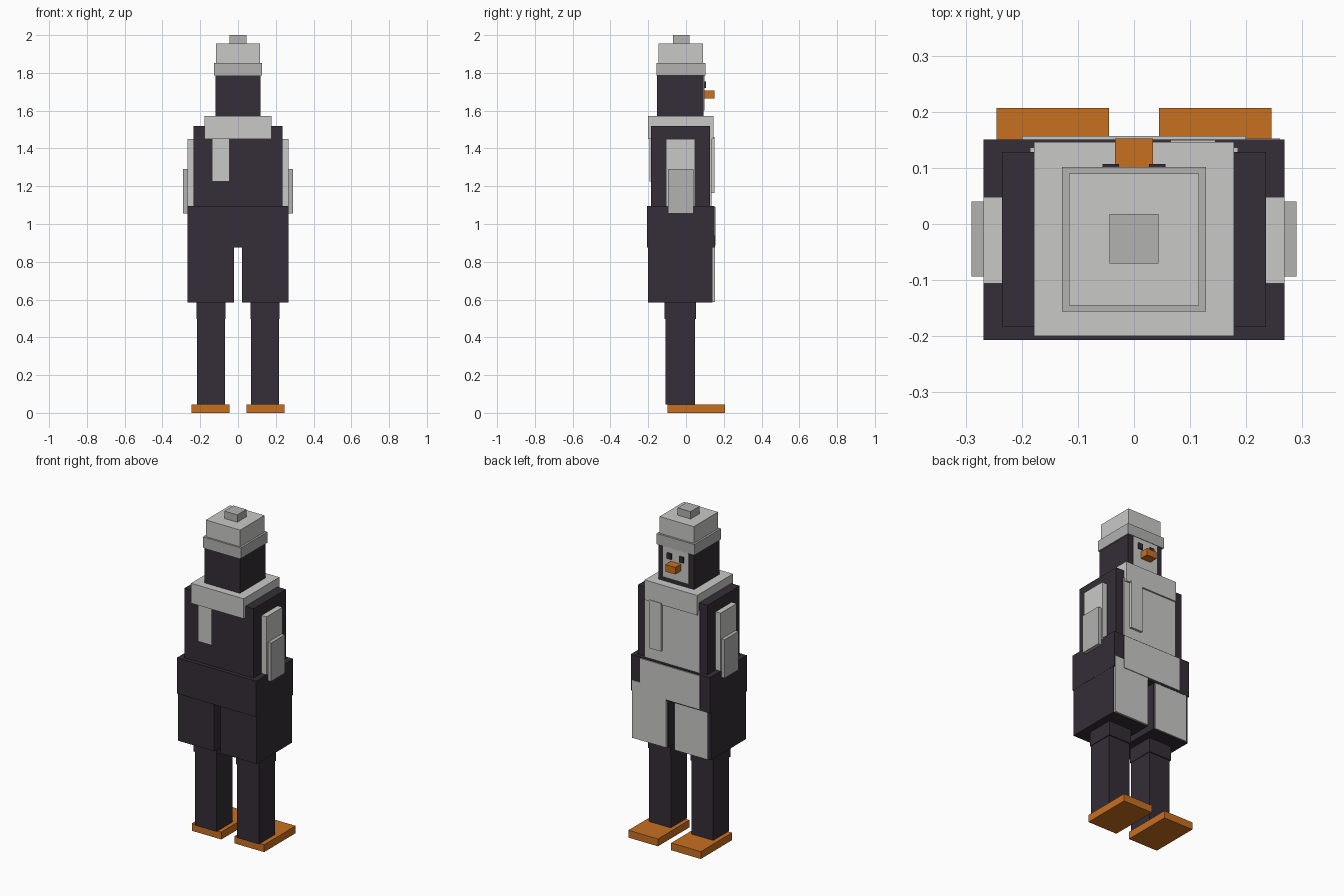
import bpy, bmesh


def material(name, rgb):
    m = bpy.data.materials.new(name)
    m.diffuse_color = (*rgb, 1.0)
    return m


DARK = material("dark plum", (0.035, 0.026, 0.038))
LIGHT = material("light grey", (0.584, 0.584, 0.575))
GREY = material("mid grey", (0.445, 0.445, 0.44))
ORANGE = material("orange", (0.578, 0.162, 0.0145))


def box(name, x, y, z, mat):
    """Box from (min, max) ranges on each axis."""
    bm = bmesh.new()
    bmesh.ops.create_cube(bm, size=1)
    for v in bm.verts:
        v.co = [r[0] if c < 0 else r[1] for c, r in zip(v.co, (x, y, z))]
    mesh = bpy.data.meshes.new(name)
    bm.to_mesh(mesh)
    bm.free()
    mesh.materials.append(mat)
    ob = bpy.data.objects.new(name, mesh)
    bpy.context.collection.objects.link(ob)
    return ob


def pair(name, x, y, z, mat):
    """Box on the +x side and its mirror on the -x side."""
    box(name + "_a", x, y, z, mat)
    box(name + "_b", (-x[1], -x[0]), y, z, mat)


# feet and legs
pair("foot", (0.045, 0.245), (-0.097, 0.207), (0, 0.045), ORANGE)
pair("lower_leg", (0.07, 0.217), (-0.108, 0.047), (0.045, 0.5), DARK)
pair("knee", (0.067, 0.221), (-0.113, 0.053), (0.497, 0.6), DARK)
pair("thigh", (0.021, 0.267), (-0.2, 0.141), (0.585, 0.9), DARK)

# pale thigh fronts
box("thigh_patch_a", (0.028, 0.26), (0.14, 0.1525), (0.587, 0.94), LIGHT)
box("thigh_patch_b", (-0.25, -0.028), (0.14, 0.1495), (0.587, 0.94), LIGHT)

# hips and torso with pale belly plates
box("hips", (-0.268, 0.268), (-0.207, 0.151), (0.875, 1.095), DARK)
box("hip_patch", (-0.2, 0.2), (0.15, 0.157), (0.885, 1.09), LIGHT)
box("torso", (-0.235, 0.235), (-0.184, 0.128), (1.09, 1.52), DARK)
box("belly_patch", (-0.185, 0.185), (0.127, 0.136), (1.09, 1.47), LIGHT)

# wings and hands
pair("wing", (0.23, 0.268), (-0.106, 0.048), (1.09, 1.45), LIGHT)
pair("wing_tip", (0.26, 0.29), (-0.094, 0.04), (1.055, 1.29), GREY)

# scarf with two hanging ends
box("scarf", (-0.178, 0.178), (-0.2, 0.146), (1.45, 1.572), LIGHT)
box("scarf_end_front", (0.065, 0.145), (0.13, 0.15), (1.165, 1.46), LIGHT)
box("scarf_end_back", (-0.138, -0.045), (-0.192, -0.18), (1.225, 1.46), LIGHT)

# head and face
box("head", (-0.12, 0.12), (-0.153, 0.093), (1.56, 1.79), DARK)
box("face_patch", (-0.085, 0.085), (0.092, 0.099), (1.6, 1.79), LIGHT)
pair("eye", (0.027, 0.056), (0.095, 0.107), (1.72, 1.755), DARK)
box("beak", (-0.034, 0.034), (0.095, 0.152), (1.664, 1.707), ORANGE)

# knitted hat
box("hat_brim", (-0.128, 0.128), (-0.156, 0.102), (1.787, 1.853), GREY)
box("hat_crown", (-0.116, 0.116), (-0.145, 0.09), (1.85, 1.955), LIGHT)
box("hat_bobble", (-0.044, 0.044), (-0.07, 0.018), (1.95, 2.0), GREY)
